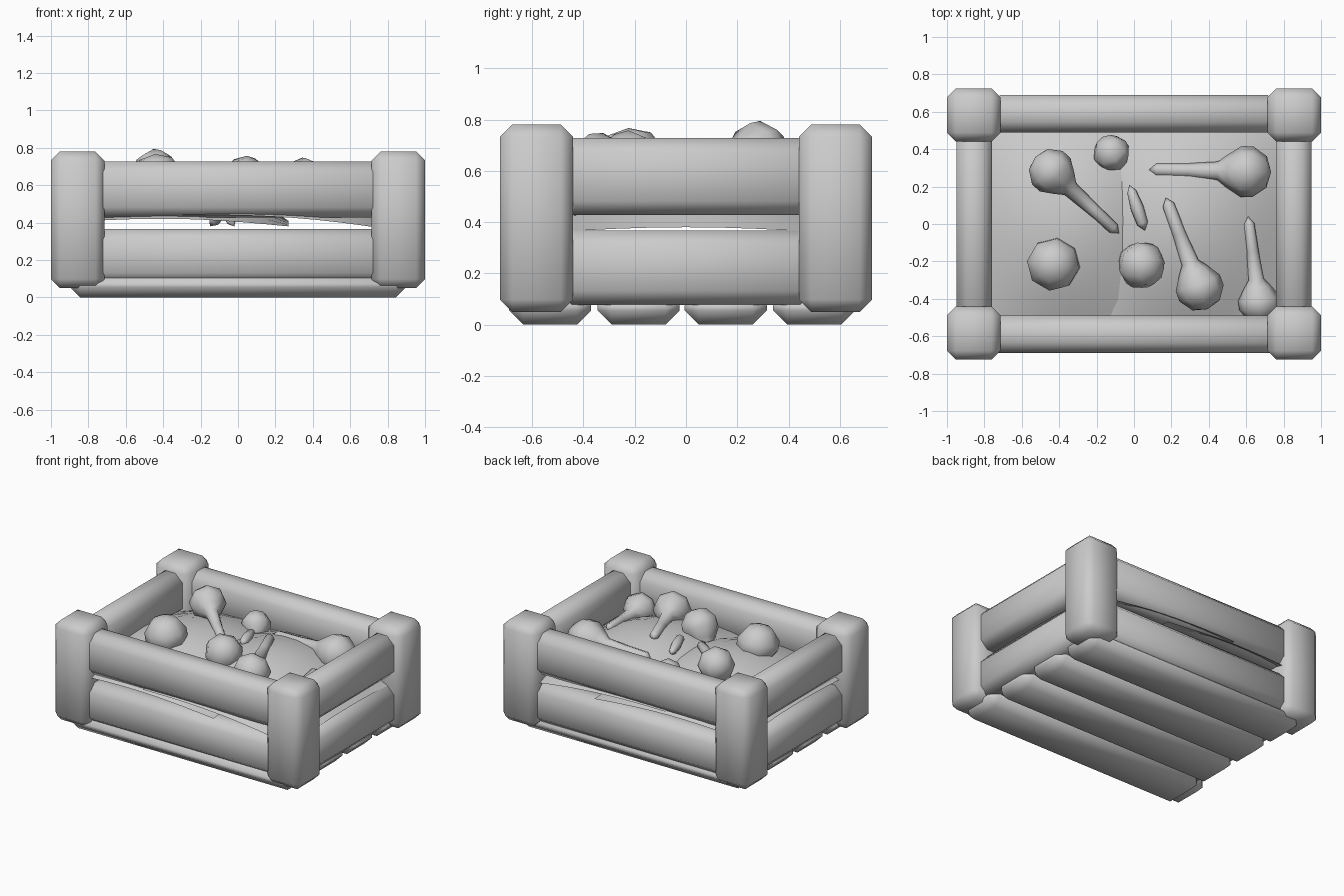
import bpy, bmesh, math
from mathutils import Vector

cube = bpy.data.objects.get("Cube")
if cube:
    bpy.data.objects.remove(cube, do_unlink=True)

grey = bpy.data.materials.new("plain_grey")
grey.use_nodes = True
colour = (0.6, 0.6, 0.6, 1)
grey.diffuse_color = colour
grey.node_tree.nodes["Principled BSDF"].inputs["Base Color"].default_value = colour


def finish(name, bm):
    """Turn a bmesh into a smooth-shaded grey object."""
    bmesh.ops.recalc_face_normals(bm, faces=bm.faces)
    mesh = bpy.data.meshes.new(name)
    bm.to_mesh(mesh)
    bm.free()
    mesh.materials.append(grey)
    obj = bpy.data.objects.new(name, mesh)
    bpy.context.collection.objects.link(obj)
    bpy.ops.object.select_all(action="DESELECT")
    obj.select_set(True)
    bpy.context.view_layer.objects.active = obj
    bpy.ops.object.shade_smooth_by_angle(angle=math.radians(60))
    return obj


def beam(name, centre, size, chamfer):
    """Box with one wide chamfer on every edge."""
    bm = bmesh.new()
    bmesh.ops.create_cube(bm, size=1)
    bmesh.ops.scale(bm, vec=size, verts=bm.verts)
    bmesh.ops.translate(bm, vec=centre, verts=bm.verts)
    bmesh.ops.bevel(bm, geom=bm.edges[:], offset=chamfer, segments=1,
                    affect="EDGES", profile=0.5)
    return finish(name, bm)


# Corner posts
for sx, side in ((-1, "right"), (1, "left")):
    for sy, end in ((-1, "front"), (1, "back")):
        beam(f"{end}_{side}_post", (sx * 0.857, sy * 0.583, 0.415),
             (0.286, 0.285, 0.73), 0.048)

# Upper and lower rails on all four sides
for level, z, height in (("lower", 0.222, 0.29), ("upper", 0.577, 0.3)):
    for s, end, side in ((-1, "front", "right"), (1, "back", "left")):
        beam(f"{level}_{end}_rail", (0, s * 0.59, z), (1.54, 0.2, height), 0.055)
        beam(f"{level}_{side}_rail", (s * 0.855, 0, z), (0.19, 1.0, height), 0.055)

# Floor slats
for i, y in enumerate((-0.53, -0.185, 0.155, 0.5)):
    beam(f"floor_slat_{i + 1}", (0, y, 0.065), (1.8, 0.32, 0.13), 0.055)


def mound(name, x0, base, tilt):
    """Thin domed sheet of soil."""
    bm = bmesh.new()
    bmesh.ops.create_grid(bm, x_segments=10, y_segments=10, size=1)
    for v in bm.verts:
        u, w = v.co.x, v.co.y
        dome = math.cos(u * math.pi / 2) * math.cos(w * math.pi / 2)
        rim = 0.03 * (math.cos(u * math.pi / 2) + math.cos(w * math.pi / 2) - 1)
        v.co = (x0 + 0.6 * u, 0.67 * w, base + 0.19 * dome + rim - tilt * u)
    return finish(name, bm)


mound("soil_right", -0.33, 0.42, 0.01)
mound("soil_left", 0.3, 0.425, 0.045)


def lathe(name, start, end, profile):
    """Eight-sided turned shape along a line; profile holds (radius, distance)."""
    start, end = Vector(start), Vector(end)
    turn = (end - start).to_track_quat("Z", "Y")
    bm = bmesh.new()
    rings = []
    for r, t in profile:
        ring = []
        for k in range(8):
            a = k * math.tau / 8
            p = Vector((r * math.cos(a), r * math.sin(a), t))
            ring.append(bm.verts.new(start + turn @ p))
        rings.append(ring)
    for a, b in zip(rings, rings[1:]):
        for k in range(8):
            n = (k + 1) % 8
            bm.faces.new((a[k], a[n], b[n], b[k]))
    bmesh.ops.remove_doubles(bm, verts=bm.verts, dist=0.0005)
    return finish(name, bm)


def mushroom(name, cap, tip, r):
    """Rounded cap that narrows into a long stem."""
    length = (Vector(tip) - Vector(cap)).length
    lathe(name, cap, tip, [
        (0, -0.95 * r), (0.6 * r, -0.78 * r), (0.97 * r, -0.25 * r),
        (0.97 * r, 0.2 * r), (0.62 * r, 0.75 * r), (0.36 * r, 1.1 * r),
        (0.28 * r, 0.6 * length), (0.25 * r, length - 0.04), (0, length)])


# Mushrooms lying on the soil
mushroom("mushroom_1", (-0.44, 0.28, 0.67), (-0.08, -0.05, 0.6), 0.125)
mushroom("mushroom_2", (0.6, 0.28, 0.58), (0.08, 0.29, 0.58), 0.14)
mushroom("mushroom_3", (0.35, -0.34, 0.62), (0.17, 0.14, 0.65), 0.13)
mushroom("mushroom_4", (0.67, -0.42, 0.51), (0.61, 0.04, 0.56), 0.115)

# Mushrooms standing in the soil
mushroom("mushroom_5", (-0.43, -0.215, 0.63), (-0.41, -0.2, 0.42), 0.145)
mushroom("mushroom_6", (0.04, -0.22, 0.63), (-0.15, -0.1, 0.38), 0.13)
mushroom("mushroom_7", (-0.12, 0.38, 0.56), (-0.02, 0.2, 0.38), 0.1)

# Loose stem half sunk in the soil
lathe("loose_stem", (-0.025, 0.21, 0.61), (0.06, -0.04, 0.63),
      [(0, 0), (0.025, 0.04), (0.035, 0.13), (0.03, 0.22), (0, 0.26)])
